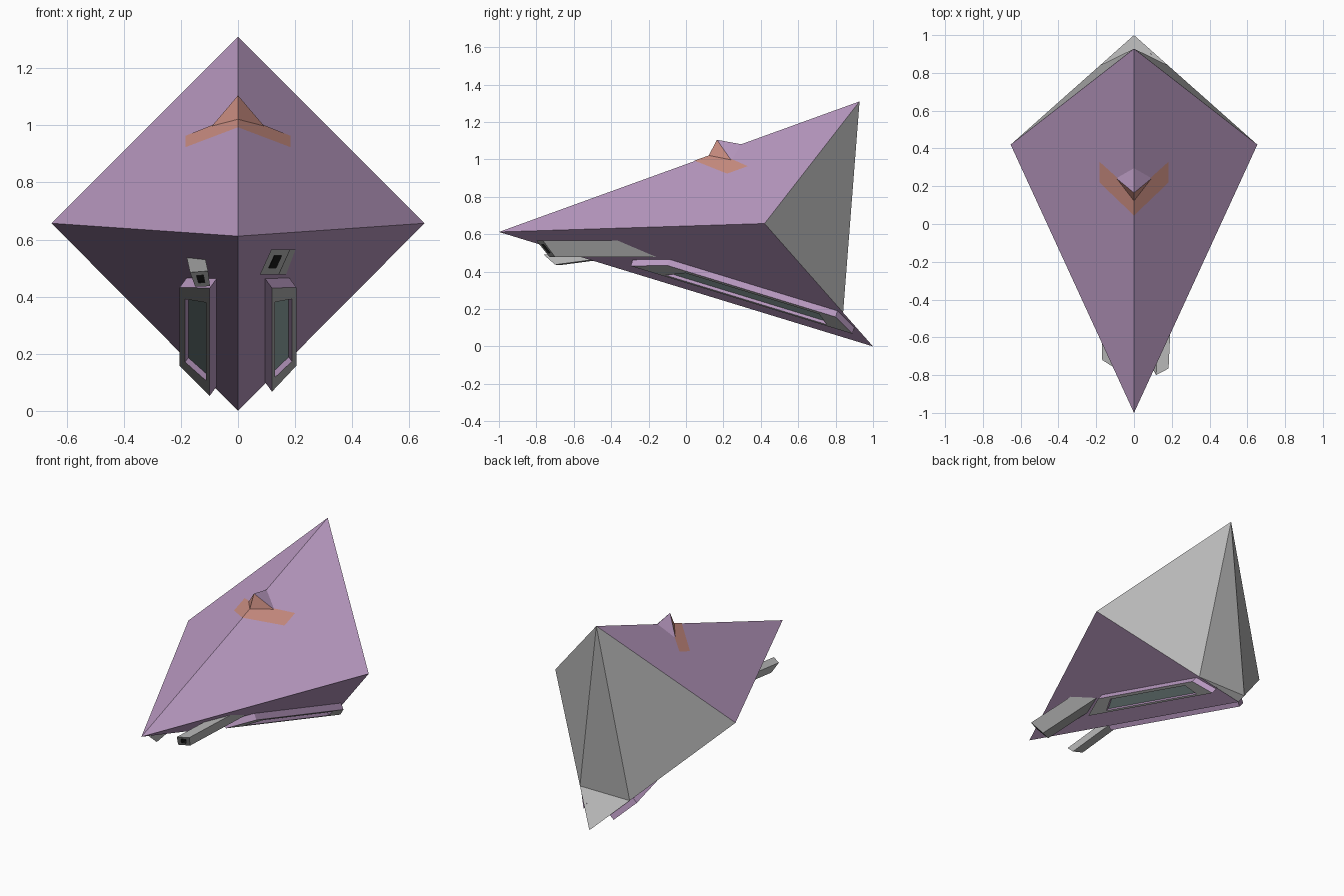
import bpy
from mathutils import Vector

if "Cube" in bpy.data.objects:
    bpy.data.objects.remove(bpy.data.objects["Cube"])


def material(name, rgb):
    m = bpy.data.materials.new(name)
    m.diffuse_color = (*rgb, 1)
    m.use_nodes = True
    m.node_tree.nodes["Principled BSDF"].inputs["Base Color"].default_value = m.diffuse_color
    return m


PURPLE = material("purple", (0.50, 0.33, 0.55))
GREY = material("grey", (0.48, 0.48, 0.48))
RUST = material("rust", (0.62, 0.28, 0.23))
GLASS = material("glass", (0.31, 0.42, 0.41))
BLACK = material("black", (0.01, 0.01, 0.01))


def build(name, verts, faces, mats, slots):
    me = bpy.data.meshes.new(name)
    me.from_pydata([tuple(v) for v in verts], [], faces)
    for m in mats:
        me.materials.append(m)
    for p, s in zip(me.polygons, slots):
        p.material_index = s
    ob = bpy.data.objects.new(name, me)
    bpy.context.collection.objects.link(ob)
    bpy.context.view_layer.objects.active = ob
    ob.select_set(True)
    bpy.ops.object.mode_set(mode='EDIT')
    bpy.ops.mesh.select_all(action='SELECT')
    bpy.ops.mesh.normals_make_consistent(inside=False)
    bpy.ops.object.mode_set(mode='OBJECT')
    ob.select_set(False)
    return ob


def recessed_block(name, quad, depth, opening, recess, mats):
    """Block extruded from a quad, with a recessed opening (s0, s1, t0, t1) in that quad.
    Materials: sides, front frame, opening rim, opening floor."""
    a, b, c, d = [Vector(p) for p in quad]
    s0, s1, t0, t1 = opening
    inner = [a.lerp(b, s).lerp(d.lerp(c, s), t)
             for s, t in ((s0, t0), (s1, t0), (s1, t1), (s0, t1))]
    depth = Vector(depth)
    verts = [a, b, c, d] + inner + [p + depth * recess for p in inner] \
        + [p + depth for p in (a, b, c, d)]
    faces, slots = [], []
    for lo, hi, slot in ((12, 0, 0), (0, 4, 1), (4, 8, 2)):
        for i in range(4):
            j = (i + 1) % 4
            faces.append((lo + i, lo + j, hi + j, hi + i))
            slots.append(slot)
    faces += [(8, 9, 10, 11), (15, 14, 13, 12)]
    slots += [3, 0]
    return build(name, verts, faces, mats, slots)


# hull: kite-shaped wedge with a grey stern
hull_verts = [(0, -1, 0.612), (0.653, 0.42, 0.657), (-0.653, 0.42, 0.657), (0, 0.928, 1.31),
              (0, 1, 0), (0.18, 0.84, 0.181), (-0.18, 0.84, 0.181)]
hull_faces = [(0, 1, 3), (0, 3, 2), (0, 4, 5, 1), (0, 2, 6, 4),
              (3, 1, 5), (3, 5, 6), (3, 6, 2), (5, 4, 6)]
build("hull", hull_verts, hull_faces, [PURPLE, GREY], [0] * 4 + [1] * 4)


def top_z(x, y):
    return 0.612 + 0.362 * (y + 1) - 0.725 * abs(x)


def belly_z(x, y):
    return 0.612 + 0.737 * abs(x) - 0.306 * (y + 1)


# dorsal bump: rust front, purple back
front, rear, apex = (0, 0.12, 1.017), (0, 0.295, 1.081), (0, 0.165, 1.105)
sides = [(s * 0.095, 0.243, top_z(0.095, 0.243)) for s in (1, -1)]
build("dorsal_fin", [front, rear, apex] + sides,
      [(0, 3, 2), (0, 2, 4), (2, 3, 1), (2, 1, 4), (0, 4, 1, 3)],
      [RUST, PURPLE], [0, 0, 1, 1, 1])

# rust chevron lying on the upper hull
outline = [(0, 0.045), (0.183, 0.22), (0.183, 0.33), (0, 0.165)]
for side, sx in (("right", 1), ("left", -1)):
    build(f"chevron_{side}", [(sx * x, y, top_z(x, y) + 0.003) for x, y in outline],
          [(0, 1, 2, 3) if sx > 0 else (3, 2, 1, 0)], [RUST], [0])

# window pods along the keel
for side, sx, xi in (("right", 1, 0.119), ("left", -1, 0.099)):
    y_in = (0.612 + 0.737 * xi - 0.054 - 0.43) / 0.306 - 1
    quad = [(sx * x, y, belly_z(x, y) - 0.054)
            for x, y in ((xi, y_in), (0.204, -0.10), (0.204, 0.80), (xi, 0.89))]
    recessed_block(f"window_pod_{side}", quad, (-sx * 0.032, 0.013, 0.044),
                   (0.12, 0.82, 0.14, 0.89), 0.35, [PURPLE, GREY, PURPLE, GLASS])

# guns under the nose, right one level, left one drooping
hole = (0.3, 0.7, 0.25, 0.75)
recessed_block("gun_right",
               [(0.077, -0.73, 0.478), (0.143, -0.70, 0.478),
                (0.183, -0.765, 0.566), (0.117, -0.80, 0.566)],
               (0.03, 0.64, 0), hole, 0.06, [GREY, GREY, BLACK, BLACK])
recessed_block("gun_left",
               [(-0.150, -0.67, 0.435), (-0.098, -0.70, 0.437),
                (-0.105, -0.76, 0.490), (-0.168, -0.72, 0.485)],
               (-0.012, 0.42, 0.055), hole, 0.06, [GREY, GREY, BLACK, BLACK])
